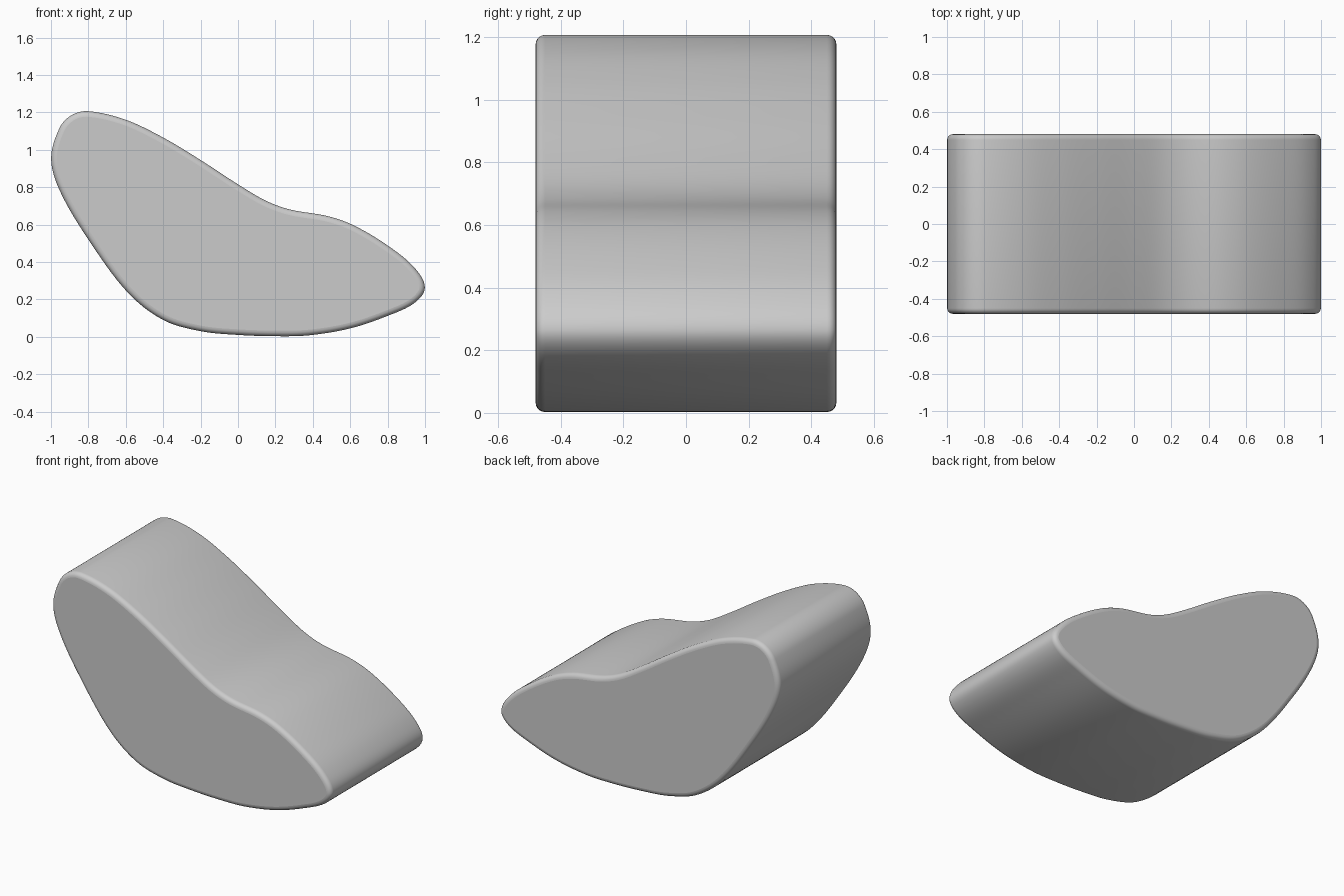
import bpy, bmesh, math
from mathutils import Vector
from mathutils.geometry import interpolate_bezier

if "Cube" in bpy.data.objects:
    bpy.data.objects.remove(bpy.data.objects["Cube"])

HALF_WIDTH, ROUND = 0.48, 0.03

# Side profile (x, z), clockwise from the top of the backrest
POINTS = [Vector((x, 0, z)) for x, z in [
    (-0.80, 1.206), (-0.60, 1.160), (-0.40, 1.065), (-0.20, 0.945), (0.00, 0.815),
    (0.15, 0.727), (0.28, 0.680), (0.48, 0.645), (0.62, 0.595), (0.80, 0.488),
    (0.94, 0.373), (0.999, 0.265), (0.945, 0.182), (0.80, 0.112), (0.60, 0.045),
    (0.38, 0.008), (0.20, 0.003), (0.00, 0.010), (-0.20, 0.030), (-0.40, 0.090),
    (-0.59, 0.237), (-0.80, 0.520), (-0.95, 0.775), (-0.999, 0.950),
    (-0.955, 1.115), (-0.89, 1.185)]]


def smooth_loop(pts, steps=8):
    """Closed smooth curve through the points."""
    n = len(pts)
    tangents = [(pts[(i + 1) % n] - pts[i - 1]).normalized() for i in range(n)]
    out = []
    for i in range(n):
        a, b = pts[i], pts[(i + 1) % n]
        h = (b - a).length / 3
        out += interpolate_bezier(a, a + tangents[i] * h,
                                  b - tangents[(i + 1) % n] * h, b, steps + 1)[:-1]
    return out


outline = smooth_loop(POINTS)
n = len(outline)
inward = []
for i in range(n):
    t = (outline[(i + 1) % n] - outline[i - 1]).normalized()
    inward.append(Vector((t.z, 0, -t.x)))

# Rings across the width: rounded rim, straight sides, rounded rim
rim = [(ROUND * (1 - math.cos(a)), HALF_WIDTH - ROUND * (1 - math.sin(a)))
       for a in (math.pi / 2 * k / 5 for k in range(6))]
sections = [(d, -y) for d, y in reversed(rim)] + rim

bm = bmesh.new()
rings = [[bm.verts.new(p + v * d + Vector((0, y, 0))) for p, v in zip(outline, inward)]
         for d, y in sections]
for r, s in zip(rings, rings[1:]):
    for i in range(n):
        j = (i + 1) % n
        bm.faces.new((r[i], r[j], s[j], s[i]))
for f in bm.faces:
    f.smooth = True
# Flat side panels
bm.faces.new(rings[0])
bm.faces.new(rings[-1])
bmesh.ops.recalc_face_normals(bm, faces=bm.faces)

mesh = bpy.data.meshes.new("lounge_seat")
bm.to_mesh(mesh)
bm.free()
seat = bpy.data.objects.new("lounge_seat", mesh)
bpy.context.collection.objects.link(seat)
